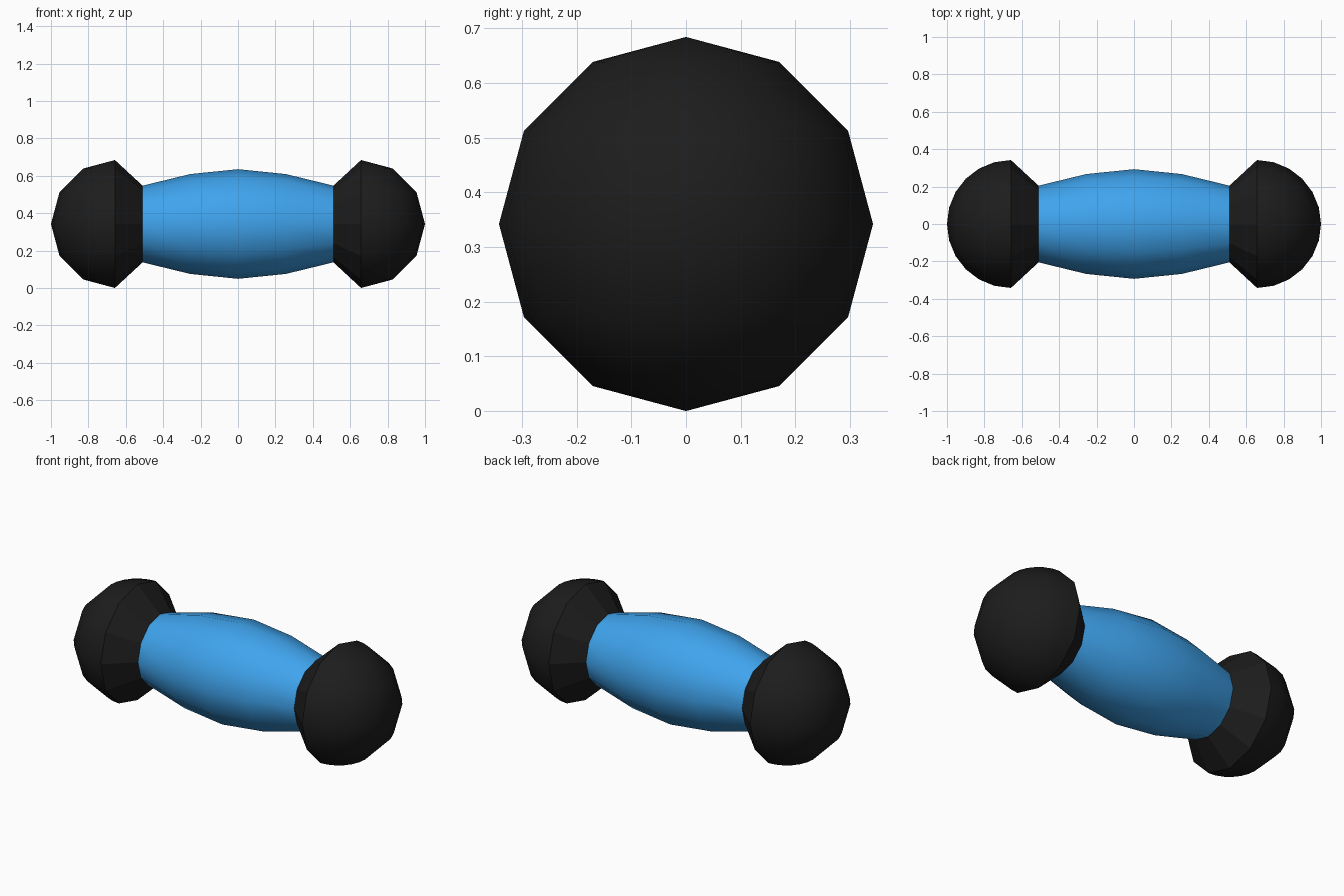
import bpy, bmesh, math

if "Cube" in bpy.data.objects:
    bpy.data.objects.remove(bpy.data.objects["Cube"])

R = 0.342      # end ball radius, also height of the axis
BALL_X = 0.658
NECK_X, NECK_R = 0.51, 0.205


def material(name, color):
    m = bpy.data.materials.new(name)
    m.diffuse_color = color
    m.use_nodes = True
    m.node_tree.nodes["Principled BSDF"].inputs["Base Color"].default_value = m.diffuse_color
    return m


black = material("black", (0.012, 0.012, 0.012, 1))
blue = material("blue", (0.05, 0.37, 0.85, 1))


def finish(bm, name, mat, smooth):
    bmesh.ops.recalc_face_normals(bm, faces=bm.faces)
    me = bpy.data.meshes.new(name)
    bm.to_mesh(me)
    bm.free()
    for p in me.polygons:
        p.use_smooth = smooth
    me.materials.append(mat)
    ob = bpy.data.objects.new(name, me)
    ob.location.z = R
    bpy.context.collection.objects.link(ob)
    return ob


def lathe_x(profile, name, mat, smooth, sides=12):
    """Revolve (x, radius) points around the x axis."""
    bm = bmesh.new()
    rings = []
    for x, r in profile:
        rings.append([bm.verts.new((x, r * math.cos(2 * math.pi * i / sides),
                                    r * math.sin(2 * math.pi * i / sides)))
                      for i in range(sides)])
    for a, b in zip(rings, rings[1:]):
        for i in range(sides):
            j = (i + 1) % sides
            bm.faces.new((a[i], a[j], b[j], b[i]))
    return finish(bm, name, mat, smooth)


# bulging grip
lathe_x([(-NECK_X, NECK_R), (-0.255, 0.267), (0, 0.293), (0.255, 0.267), (NECK_X, NECK_R)],
        "grip", blue, True)

for side, s in (("left", -1), ("right", 1)):
    # domed end: outer half of a ball with upright poles
    bm = bmesh.new()
    bmesh.ops.create_uvsphere(bm, u_segments=24, v_segments=6, radius=R)
    bmesh.ops.delete(bm, geom=[v for v in bm.verts if v.co.x * s < -0.001], context='VERTS')
    for v in bm.verts:
        v.co.x += s * BALL_X
    finish(bm, side + "_dome", black, True)
    # faceted collar tapering to the grip
    lathe_x([(s * NECK_X, NECK_R), (s * BALL_X, R)], side + "_collar", black, False)
